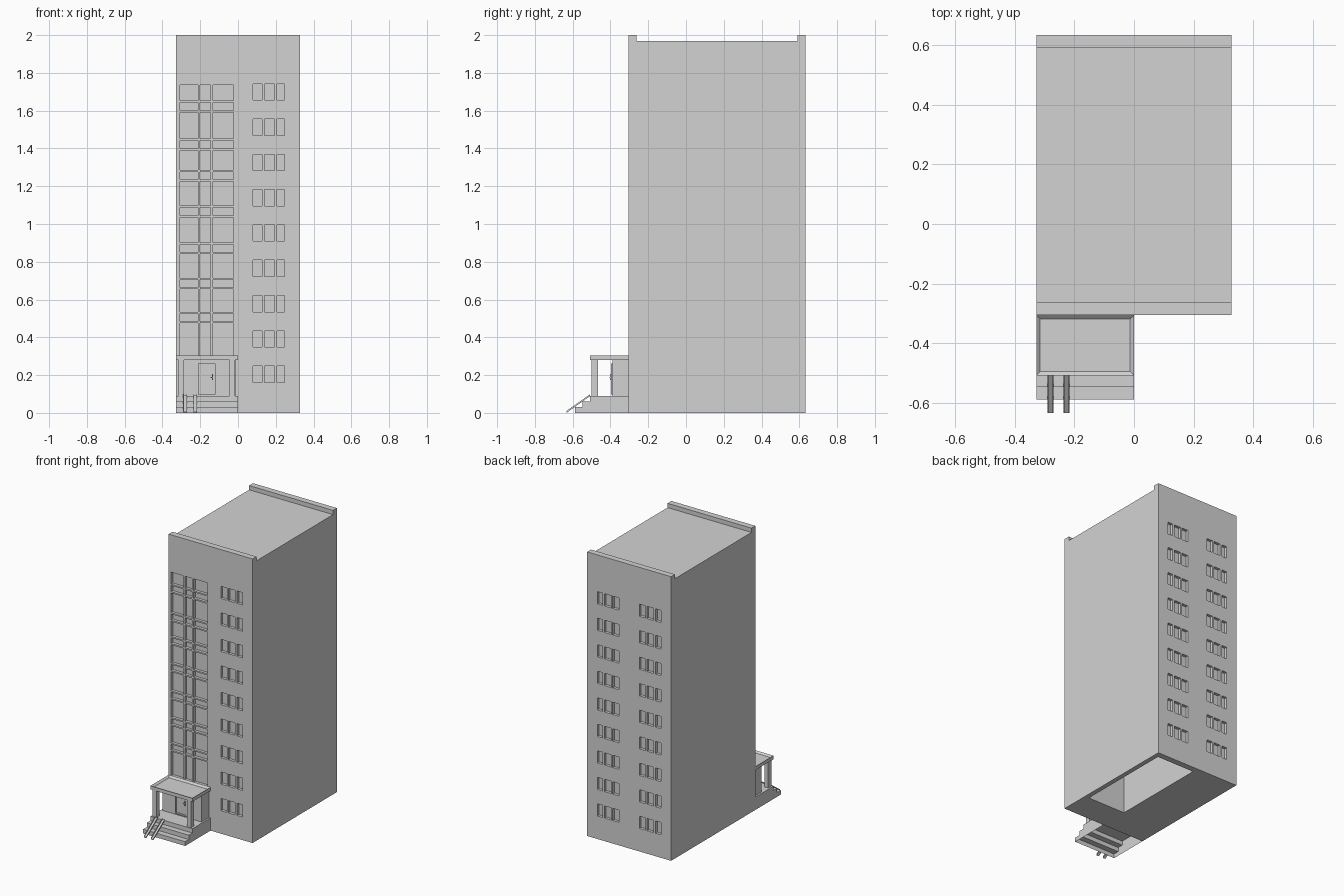
import bpy
import bmesh
from mathutils import Vector

cube = bpy.data.objects.get("Cube")
if cube:
    bpy.data.objects.remove(cube, do_unlink=True)

# Single plaster colour
plaster = bpy.data.materials.new("grey_plaster")
plaster.use_nodes = True
grey = (0.65, 0.65, 0.65, 1)
plaster.diffuse_color = grey
plaster.node_tree.nodes["Principled BSDF"].inputs["Base Color"].default_value = grey


def make_object(name, bm):
    bmesh.ops.recalc_face_normals(bm, faces=bm.faces)
    mesh = bpy.data.meshes.new(name)
    bm.to_mesh(mesh)
    bm.free()
    mesh.materials.append(plaster)
    obj = bpy.data.objects.new(name, mesh)
    bpy.context.collection.objects.link(obj)
    return obj


def add_box(bm, x, y, z):
    verts = bmesh.ops.create_cube(bm, size=1)["verts"]
    for v in verts:
        v.co = Vector([(a + b) / 2 + c * (b - a) for c, (a, b) in zip(v.co, (x, y, z))])
    return verts


def boxes(name, *specs):
    bm = bmesh.new()
    for spec in specs:
        add_box(bm, *spec)
    return make_object(name, bm)


def extrude_profile(name, points, x0, x1):
    """Extrude a closed (y, z) outline along x."""
    bm = bmesh.new()
    face = bm.faces.new([bm.verts.new((x0, y, z)) for y, z in points])
    moved = bmesh.ops.extrude_face_region(bm, geom=[face])["geom"]
    bmesh.ops.translate(bm, vec=(x1 - x0, 0, 0),
                        verts=[v for v in moved if isinstance(v, bmesh.types.BMVert)])
    return make_object(name, bm)


def cut(obj, cutter):
    mod = obj.modifiers.new("cut", 'BOOLEAN')
    mod.operation = 'DIFFERENCE'
    mod.solver = 'EXACT'
    mod.object = cutter
    bpy.context.view_layer.objects.active = obj
    bpy.ops.object.modifier_apply(modifier=mod.name)
    bpy.data.objects.remove(cutter, do_unlink=True)


HALF = 0.327
FRONT, BACK = -0.305, 0.633
WALL = 0.043
ROOF = 1.97
DEPTH = 0.02

# Tower block with a parapet at the front and at the back
tower = extrude_profile("tower_block", [
    (FRONT, 0), (BACK, 0), (BACK, 2), (BACK - WALL, 2), (BACK - WALL, ROOF),
    (FRONT + WALL, ROOF), (FRONT + WALL, 2), (FRONT, 2)], -HALF, HALF)

front_cut = (FRONT - 0.05, FRONT + DEPTH)
back_cut = (BACK - DEPTH, BACK + 0.05)
recesses = []

# Window triplets on nine floors: one stack in front, two behind
panes = [(0.08, 0.128), (0.139, 0.192), (0.206, 0.247)]
for floor in range(9):
    z0 = 0.162 + floor * 0.1867
    z = (z0, z0 + 0.086)
    for a, b in panes:
        recesses += [((a, b), front_cut, z), ((a, b), back_cut, z), ((-b, -a), back_cut, z)]

# Stairwell glazing: alternating tall and short panels
columns = [(-0.308, -0.212), (-0.201, -0.145), (-0.133, -0.025)]
sills = [0.30, 0.48, 0.53, 0.66, 0.71, 0.845, 0.897, 1.04, 1.092,
         1.23, 1.28, 1.395, 1.447, 1.595, 1.648, 1.742]
for low, high in zip(sills, sills[1:]):
    for col in columns:
        recesses.append((col, front_cut, (low + 0.005, high - 0.005)))

cut(tower, boxes("window_cutter", *recesses))
# Open basement hollow under the tower
cut(tower, boxes("basement_cutter", ((0, 0.294), (-0.1, BACK - WALL), (-0.1, 0.6))))

# Entrance steps and landing, open underneath
steps = [(-0.588, 0), (-0.588, 0.03), (-0.547, 0.03), (-0.547, 0.06),
         (-0.507, 0.06), (-0.507, 0.09), (FRONT, 0.09), (FRONT, 0)]
entrance = extrude_profile("entrance_steps", steps, -HALF, 0)
bm = bmesh.new()
bm.from_mesh(entrance.data)
bmesh.ops.delete(bm, geom=[f for f in bm.faces if f.normal.z < -0.9], context='FACES')
bm.to_mesh(entrance.data)
bm.free()

# Vestibule behind the door
boxes("vestibule", ((-0.315, -0.012), (-0.39, FRONT + 0.002), (0.09, 0.282)))

# Porch pillars
boxes("porch_pillars", *[((x, x + 0.03), (-0.5, -0.465), (0.09, 0.282))
                         for x in (-0.315, -0.046)])

# Porch roof with a raised rim
bm = bmesh.new()
add_box(bm, (-HALF, 0), (-0.507, FRONT), (0.28, 0.305))
bm.normal_update()
top = [f for f in bm.faces if f.normal.z > 0.9]
bmesh.ops.inset_region(bm, faces=top, thickness=0.018)
bmesh.ops.translate(bm, verts=top[0].verts, vec=(0, 0, -0.012))
make_object("porch_roof", bm)

# Door leaf, frame and handle
L, R, B, T = -0.213, -0.118, 0.098, 0.262
F = 0.01
out = (-0.398, -0.389)
boxes("door_frame", ((L, L + F), out, (B, T)), ((R - F, R), out, (B, T)),
      ((L + F, R - F), out, (T - F, T)), ((L + F, R - F), out, (B, B + F)))
boxes("door_leaf", ((L + F, R - F), (-0.393, -0.389), (B + F, T - F)))
boxes("door_handle", ((-0.138, -0.132), (-0.402, -0.392), (0.175, 0.205)),
      ((-0.146, -0.132), (-0.404, -0.398), (0.185, 0.19)))

# Two channel ramps for wheels, laid over the steps
for name, x in (("left_ramp", -0.236), ("right_ramp", -0.29)):
    for part, a, b, h in (("bed", 0, 0.02, 0.004), ("inner_lip", 0, 0.003, 0.01),
                          ("outer_lip", 0.017, 0.02, 0.01)):
        extrude_profile(name + "_" + part, [
            (-0.633, 0), (-0.507, 0.089), (-0.507, 0.089 + h), (-0.633, h)], x + a, x + b)
